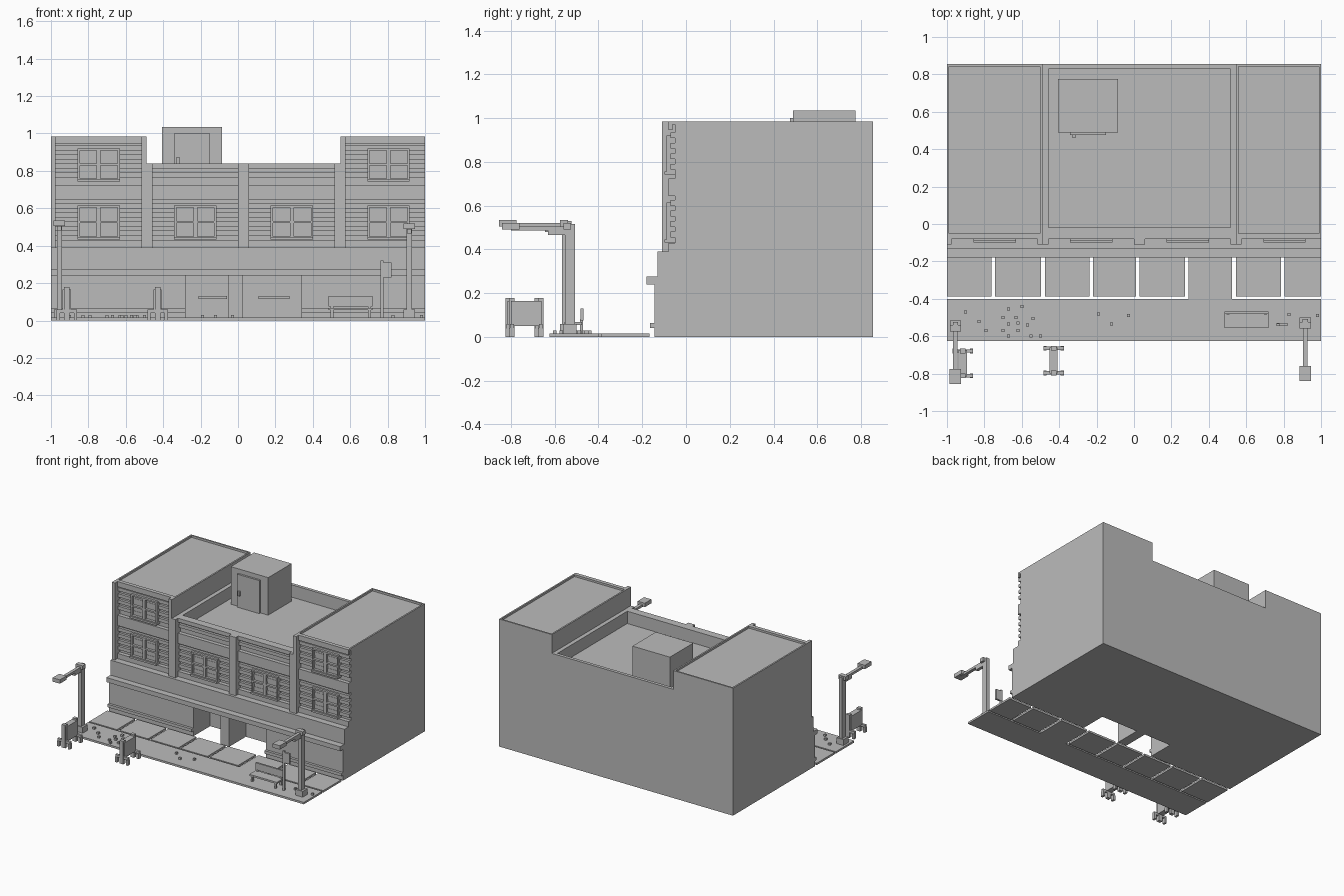
import bpy
import bmesh
from mathutils import Matrix, Vector

cube = bpy.data.objects.get("Cube")
if cube:
    bpy.data.objects.remove(cube, do_unlink=True)

grey = bpy.data.materials.new("plain grey")
grey.use_nodes = True
grey.diffuse_color = (0.5, 0.5, 0.5, 1)
grey.node_tree.nodes["Principled BSDF"].inputs["Base Color"].default_value = (0.5, 0.5, 0.5, 1)


def boxes(name, *specs):
    """One object from boxes given as x0, x1, y0, y1, z0, z1."""
    bm = bmesh.new()
    for x0, x1, y0, y1, z0, z1 in specs:
        centre = Vector((x0 + x1, y0 + y1, z0 + z1)) / 2
        size = Matrix.Diagonal((x1 - x0, y1 - y0, z1 - z0, 1))
        bmesh.ops.create_cube(bm, size=1, matrix=Matrix.Translation(centre) @ size)
    mesh = bpy.data.meshes.new(name)
    bm.to_mesh(mesh)
    bm.free()
    mesh.materials.append(grey)
    obj = bpy.data.objects.new(name, mesh)
    bpy.context.collection.objects.link(obj)
    return obj


FRONT, WALL, BACK = -0.145, -0.05, 0.855
DECK, MID, TOP = 0.745, 0.84, 0.985
LEFT, RIGHT = -0.49, 0.548          # inner edges of the tall wings
DOOR_L, DOOR_R, DOOR_Y = -0.28, 0.34, 0.06

# Ground floor around the two open entrance bays
boxes("ground_floor",
      (-1, DOOR_L, FRONT, BACK, 0, 0.24),
      (DOOR_R, 1, FRONT, BACK, 0, 0.24),
      (DOOR_L, DOOR_R, DOOR_Y, BACK, 0, 0.24))
boxes("entrance_pier", (-0.05, 0.025, FRONT, DOOR_Y, 0, 0.24))
boxes("shop_ledge",
      (-1, DOOR_L, -0.165, FRONT, 0.04, 0.063),
      (DOOR_R, 1, -0.165, FRONT, 0.04, 0.063))
for x0, x1 in ((-0.21, -0.06), (0.11, 0.275)):
    boxes("door_push_bar", (x0, x1, DOOR_Y - 0.02, DOOR_Y, 0.115, 0.13))

# Sign band and cornice
boxes("sign_band", (-1, 1, -0.13, WALL, 0.24, 0.39))
boxes("cornice", (-1, 1, -0.18, -0.13, 0.24, 0.275))

# Upper storeys
boxes("upper_body", (-1, 1, WALL, BACK, 0.24, DECK))
for name, x0, x1 in (("right_wing", -1, LEFT), ("left_wing", RIGHT, 1)):
    boxes(name, (x0, x1, WALL, BACK, DECK, TOP - 0.015))
    boxes(name + "_rim",
          (x0, x1, WALL - 0.03, WALL - 0.012, TOP - 0.04, TOP),
          (x0, x1, WALL - 0.012, WALL + 0.0, TOP - 0.015, TOP),
          (x0, x1, BACK - 0.012, BACK, TOP - 0.015, TOP),
          (x0, x0 + 0.012, WALL, BACK - 0.012, TOP - 0.015, TOP),
          (x1 - 0.012, x1, WALL, BACK - 0.012, TOP - 0.015, TOP))
boxes("middle_parapet",
      (LEFT, RIGHT, WALL, -0.02, DECK, MID),
      (LEFT, RIGHT, BACK - 0.025, BACK, DECK, MID),
      (LEFT, LEFT + 0.032, -0.02, BACK - 0.025, DECK, MID),
      (RIGHT - 0.032, RIGHT, -0.02, BACK - 0.025, DECK, MID))

# Pilasters between the bays
boxes("pilasters",
      (-1, -0.975, -0.11, WALL, 0.39, TOP),
      (-0.516, -0.457, -0.11, WALL, 0.39, MID),
      (-0.516, LEFT, -0.11, WALL, MID, TOP),
      (0, 0.058, -0.11, WALL, 0.39, MID),
      (0.516, 0.575, -0.11, WALL, 0.39, MID),
      (RIGHT, 0.575, -0.11, WALL, MID, TOP))


def window(x, z0, z1):
    """Frame with a two by two grid of panes, and a sill."""
    w, y0, t = 0.113, -0.088, 0.012
    zm = (z0 + z1) / 2
    bars = [(x - w, x + w, y0, WALL, z, z + t) for z in (z0, zm - t / 2, z1 - t)]
    bars += [(x + s - b, x + s + b, y0, WALL, z0, z1)
             for s, b in ((-w + 0.006, 0.006), (0, 0.011), (w - 0.006, 0.006))]
    bars.append((x - w, x + w, -0.068, WALL, z0, z1))
    boxes("window", *bars)
    boxes("window_sill", (x - w, x + w, -0.098, WALL, z0 - 0.006, z0 + 0.008))


# Siding boards, plain bands and windows per bay
bays = ((-0.975, -0.516, -0.745, True), (-0.457, 0, -0.228, False),
        (0.058, 0.516, 0.288, False), (0.575, 1, 0.805, True))
for x0, x1, wx, tall in bays:
    rows = [0.455 + 0.048 * i for i in range(4)]
    rows += [0.765 + 0.048 * i for i in range(4 if tall else 1)]
    boxes("siding", *[(x0, x1, -0.07, WALL, z, z + 0.026) for z in rows])
    boxes("plain_bands",
          (x0, x1, -0.08, WALL, 0.39, 0.43),
          (x0, x1, -0.08, WALL, 0.645, 0.725))
    window(wx, 0.438, 0.615)
    if tall:
        window(wx, 0.748, 0.92)
    else:
        boxes("top_band", (x0, x1, -0.08, WALL, 0.81, MID))

# Rooftop stair hut
boxes("roof_hut", (-0.405, -0.085, 0.49, 0.775, DECK, 1.035))
boxes("roof_door", (-0.342, -0.15, 0.475, 0.49, DECK, 1.0))
boxes("roof_door_handle", (-0.328, -0.312, 0.46, 0.475, 0.84, 0.875))

# Pavement: paving slabs with open joints behind a kerb strip
joints = (-1.01, -0.753, -0.487, -0.228, 0.02, 0.282, 0.535, 0.795, 1.01)
for a, b in zip(joints, joints[1:]):
    boxes("paving_slab", (a + 0.01, b - 0.01, -0.388, FRONT - 0.022, 0, 0.015))
boxes("kerb_strip", (-1, 1, -0.625, -0.4, 0, 0.015))
boxes("joint_bridge", (0.292, 0.525, -0.4, -0.388, 0, 0.015))

# Loose rubble on the pavement
rubble = ((-.6, -.44), (-.67, -.455), (-.7, -.5), (-.63, -.5), (-.54, -.505),
          (-.67, -.535), (-.62, -.53), (-.7, -.57), (-.62, -.57), (-.57, -.54),
          (-.67, -.6), (-.55, -.6), (-.5, -.6), (-.9, -.47), (-.83, -.52),
          (-.79, -.57), (-.19, -.48), (-.12, -.535), (-.03, -.49), (.83, -.485),
          (.98, -.49))
boxes("rubble", *[(x - .008, x + .008, y - .008, y + .008, .015, .03) for x, y in rubble])


def street_lamp(name, x, y, dz):
    """Square post with an arm reaching over the road."""
    boxes(name + "_base", (x - .03, x + .03, y - .03, y + .03, .015, .06))
    boxes(name + "_post", (x - .014, x + .014, y - .022, y + .022, .015, .53 + dz))
    boxes(name + "_cap", (x - .03, x + .03, y - .03, y + .005, .505 + dz, .535 + dz))
    boxes(name + "_arm", (x - .012, x + .012, y - .27, y, .502 + dz, .52 + dz))
    boxes(name + "_brace", (x - .012, x + .012, y - .1, y, .48 + dz, .502 + dz))
    boxes(name + "_head", (x - .031, x + .031, y - .31, y - .23, .505 + dz, .535 + dz))


street_lamp("right_lamp", -0.955, -0.545, 0)
street_lamp("left_lamp", 0.915, -0.53, -0.015)


def barrier(x, y):
    """Upright panel between two posts on crossbar feet."""
    boxes("barrier_panel", (x - .022, x + .022, y - .07, y + .07, .05, .165))
    for s in (-1, 1):
        py = y + s * .066
        boxes("barrier_post", (x - .015, x + .015, py - .013, py + .013, 0, .178))
        boxes("barrier_foot",
              (x - .055, x + .055, py - .009, py + .009, .04, .058),
              (x - .055, x - .038, py - .013, py + .013, 0, .04),
              (x + .038, x + .055, py - .013, py + .013, 0, .04))


barrier(-0.915, -0.745)
barrier(-0.43, -0.73)

# Bench
boxes("bench_seat", (0.485, 0.72, -0.555, -0.475, 0.055, 0.068))
boxes("bench_back", (0.485, 0.72, -0.482, -0.468, 0.075, 0.13))
for x in (0.495, 0.695):
    boxes("bench_leg",
          (x, x + .015, -0.55, -0.535, .015, .055),
          (x, x + .015, -0.485, -0.47, .015, .08))

# Small street sign
boxes("sign_post", (0.763, 0.777, -0.545, -0.531, 0.015, 0.32))
boxes("sign_plate", (0.763, 0.82, -0.545, -0.53, 0.23, 0.31))
